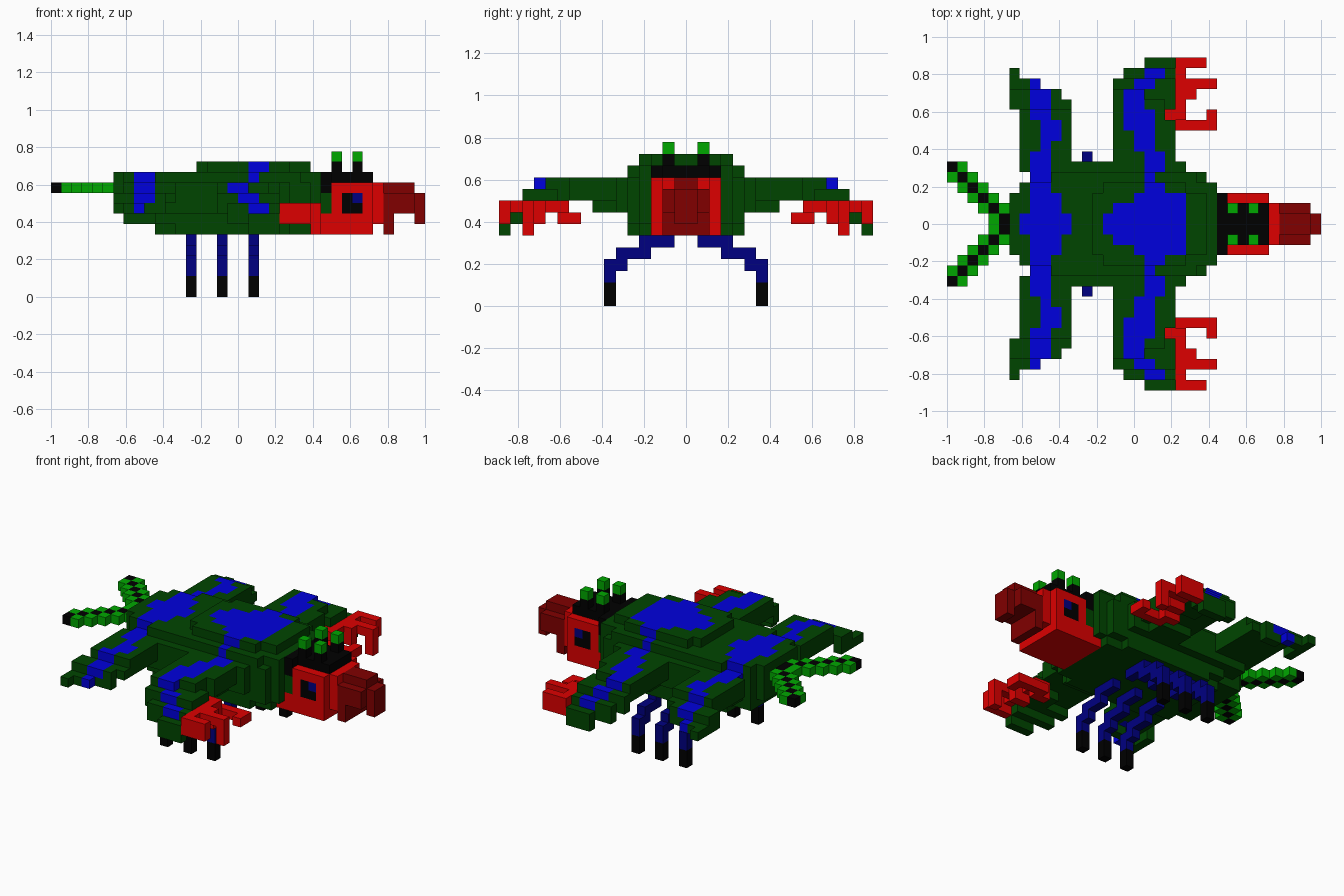
import bpy, bmesh

if "Cube" in bpy.data.objects:
    bpy.data.objects.remove(bpy.data.objects["Cube"])

U = 1 / 18  # size of one block

COLOURS = {
    "dark_green": (0.0, 0.0595, 0.0),
    "bright_green": (0.0, 0.39, 0.0),
    "blue": (0.0, 0.0, 0.723),
    "navy": (0.0, 0.0, 0.22),
    "red": (0.723, 0.0, 0.0),
    "dark_red": (0.22, 0.0, 0.0),
    "black": (0.0, 0.0, 0.0),
}
MATS = {}
for mat_name, rgb in COLOURS.items():
    m = bpy.data.materials.new(mat_name)
    m.use_nodes = True
    m.diffuse_color = (*rgb, 1)
    m.node_tree.nodes["Principled BSDF"].inputs["Base Color"].default_value = (*rgb, 1)
    MATS[mat_name] = m

# Block faces: outward direction and the four corners
SIDES = [
    ((1, 0, 0), ((1, 0, 0), (1, 1, 0), (1, 1, 1), (1, 0, 1))),
    ((-1, 0, 0), ((0, 0, 0), (0, 0, 1), (0, 1, 1), (0, 1, 0))),
    ((0, 1, 0), ((0, 1, 0), (0, 1, 1), (1, 1, 1), (1, 1, 0))),
    ((0, -1, 0), ((0, 0, 0), (1, 0, 0), (1, 0, 1), (0, 0, 1))),
    ((0, 0, 1), ((0, 0, 1), (1, 0, 1), (1, 1, 1), (0, 1, 1))),
    ((0, 0, -1), ((0, 0, 0), (0, 1, 0), (1, 1, 0), (1, 0, 0))),
]

# Blue markings seen from above: x range, distance range from the centre line
MARKINGS = [
    # back stripe
    (8, 9, 13, 14), (8, 10, 10, 13), (9, 11, 8, 10), (9, 10, 7, 8),
    (8, 10, 2, 7), (8, 11, 1, 2), (7, 12, 0, 1), (10, 11, 2, 3),
    # front stripe
    (19, 21, 14, 15), (18, 20, 13, 14), (17, 19, 11, 13), (17, 20, 9, 11),
    (18, 20, 7, 9), (19, 21, 5, 7), (19, 20, 4, 5), (19, 21, 3, 4),
    (18, 23, 2, 3), (16, 23, 1, 2), (15, 23, 0, 1),
]


def marked(i, j):
    d = j if j >= 0 else -j - 1
    return any(a <= i < b and c <= d < e for a, b, c, e in MARKINGS)


def blocks(name, boxes, pattern=False):
    """Join boxes (colour, x0, x1, y0, y1, z0, z1) into one shell of blocks."""
    cells = {}
    for colour, x0, x1, y0, y1, z0, z1 in boxes:
        for i in range(x0, x1):
            for j in range(y0, y1):
                for k in range(z0, z1):
                    cells[i, j, k] = colour
    if pattern:
        for i, j, k in list(cells):
            if (i, j, k + 1) not in cells and marked(i, j):
                cells[i, j, k] = "blue"
    used = sorted(set(cells.values()))
    mesh = bpy.data.meshes.new(name)
    for c in used:
        mesh.materials.append(MATS[c])
    bm = bmesh.new()
    corners = {}
    for (i, j, k), colour in cells.items():
        for (dx, dy, dz), quad in SIDES:
            if (i + dx, j + dy, k + dz) in cells:
                continue
            vs = []
            for a, b, c in quad:
                p = (i + a, j + b, k + c)
                if p not in corners:
                    corners[p] = bm.verts.new(((p[0] - 18) * U, p[1] * U, p[2] * U))
                vs.append(corners[p])
            bm.faces.new(vs).material_index = used.index(colour)
    bm.to_mesh(mesh)
    bm.free()
    obj = bpy.data.objects.new(name, mesh)
    bpy.context.collection.objects.link(obj)


def pair(name, boxes, pattern=False):
    """Build a part on the left (+y) and its mirror image."""
    blocks(name + "_left", boxes, pattern)
    blocks(name + "_right", [(c, a, b, -e, -d, f, g) for c, a, b, d, e, f, g in boxes], pattern)


G, R, D, K, N, L = "dark_green", "red", "dark_red", "black", "navy", "bright_green"

# Body: stacked layers, stepped at both ends
blocks("body", [
    (G, 10, 25, -4, 4, 6, 7), (G, 12, 23, -5, 5, 6, 7),
    (G, 7, 26, -4, 4, 7, 8), (G, 10, 25, -5, 5, 7, 8),
    (G, 6, 26, -3, 3, 8, 12), (G, 7, 26, -4, 4, 8, 12),
    (G, 26, 27, -3, 3, 8, 10),
    (G, 8, 25, -5, 5, 8, 11), (G, 10, 24, -5, 5, 11, 12),
    (G, 8, 23, -6, 6, 8, 11),
    (G, 14, 25, -3, 3, 12, 13), (G, 15, 23, -4, 4, 12, 13),
], True)

# Rear wings drooping towards a swept tip
pair("rear_wing", [
    (G, 7, 12, 5, 11, 9, 11), (G, 7, 12, 11, 12, 9, 10),
    (G, 7, 11, 12, 13, 9, 10), (G, 7, 9, 13, 14, 8, 9),
    (G, 9, 11, 12, 13, 8, 10), (G, 6, 7, 11, 13, 8, 10),
    (G, 6, 7, 13, 15, 8, 9),
], True)

# Front wings drooping towards the claws
pair("front_wing", [
    (G, 17, 21, 5, 8, 8, 9), (G, 16, 22, 5, 10, 9, 11),
    (G, 16, 21, 10, 12, 9, 11), (G, 16, 19, 12, 13, 9, 11),
    (G, 19, 22, 11, 13, 8, 10), (G, 16, 22, 13, 14, 8, 10),
    (G, 17, 22, 14, 15, 7, 9), (G, 19, 22, 15, 16, 6, 8),
], True)

# Claws with three fingers
pair("claw", [
    (R, 22, 23, 10, 16, 8, 9), (R, 21, 23, 10, 11, 7, 9),
    (R, 22, 26, 9, 10, 7, 8), (R, 25, 26, 10, 11, 7, 8),
    (R, 22, 24, 12, 13, 7, 9), (R, 22, 26, 13, 14, 8, 9),
    (R, 25, 26, 13, 14, 6, 8), (R, 22, 25, 15, 16, 7, 9),
])

# Three pairs of stepped legs
for label, x in (("rear", 13), ("middle", 16), ("front", 19)):
    pair(label + "_leg", [
        (N, x, x + 1, 1, 4, 5, 6), (N, x, x + 1, 3, 6, 4, 5),
        (N, x, x + 1, 5, 7, 3, 4), (N, x, x + 1, 6, 7, 2, 3),
        (K, x, x + 1, 6, 7, 0, 2),
    ])

# Forked tail: a dark diagonal edged with green on both sides
tail = []
for s in range(6):
    tail.append((L, max(4 - s, 0), 7 - s, s, s + 1, 10, 11))
    tail.append((K, 5 - s, 6 - s, s, s + 1, 10, 11))
pair("tail_fork", tail)

# Head with a dark crown and collar
blocks("head", [
    (R, 25, 31, -3, 3, 6, 7), (R, 26, 31, -3, 3, 7, 8),
    (R, 27, 31, -3, 3, 8, 11), (R, 31, 32, -2, 2, 7, 11),
    (K, 26, 27, -3, 3, 10, 12), (K, 27, 31, -2, 2, 11, 12),
    # eyes
    (K, 28, 30, -3, -2, 8, 10), (K, 28, 30, 2, 3, 8, 10),
    (N, 29, 30, -3, -2, 9, 10), (N, 29, 30, 2, 3, 9, 10),
])

# Hooked snout with a narrower ridge on top
blocks("snout", [
    (D, 32, 35, -1, 1, 10, 11), (D, 32, 35, -2, 2, 8, 10),
    (D, 32, 33, -2, 2, 6, 8), (D, 35, 36, -1, 1, 7, 10),
])

# Stalks on the crown
for label, x in (("rear", 27), ("front", 29)):
    pair(label + "_stalk", [(K, x, x + 1, 1, 2, 12, 13), (L, x, x + 1, 1, 2, 13, 14)])
